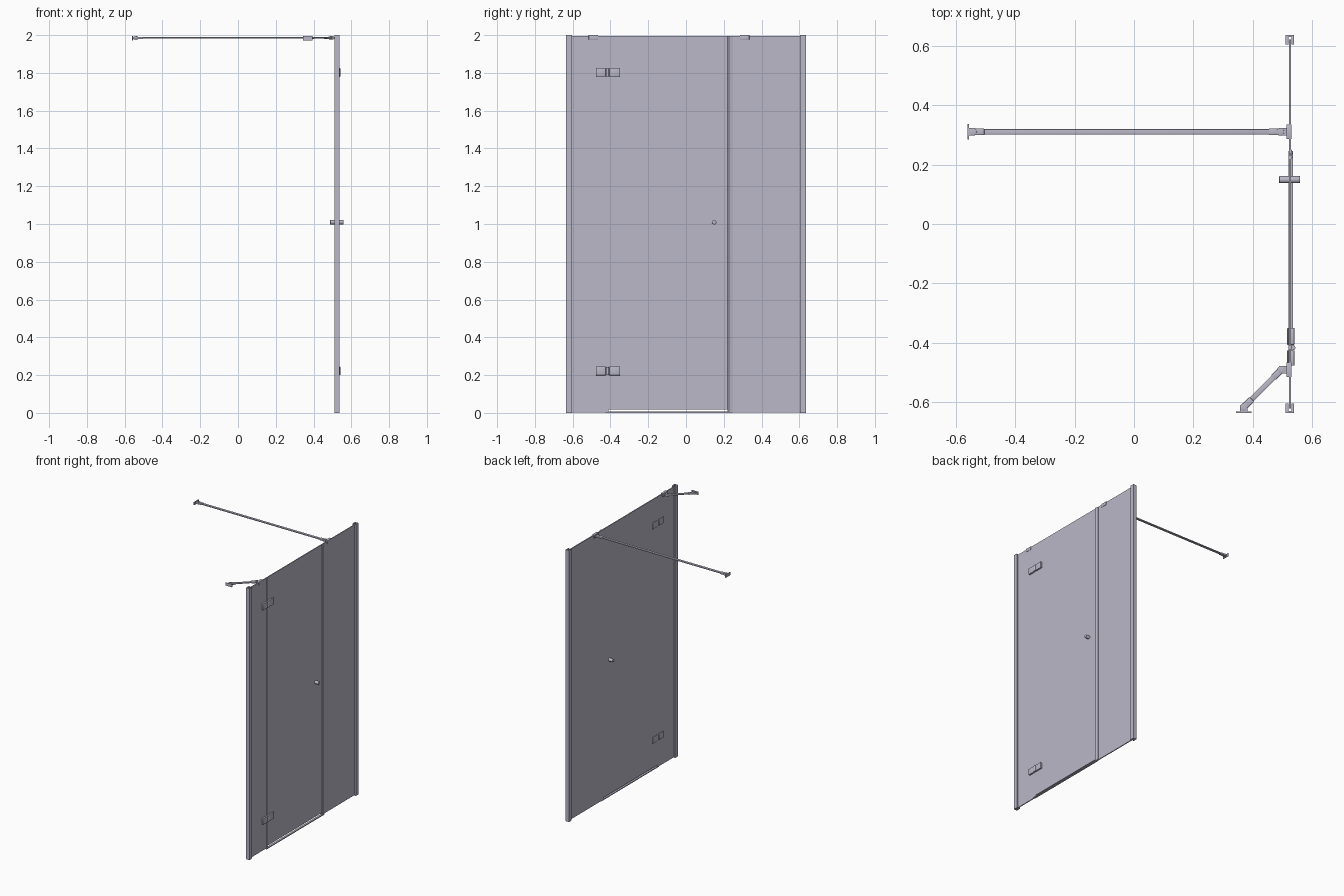
import bpy, bmesh, math
from mathutils import Matrix, Vector

if "Cube" in bpy.data.objects:
    bpy.data.objects.remove(bpy.data.objects["Cube"])

mat = bpy.data.materials.new("pale lilac grey")
mat.use_nodes = True
COLOUR = (0.50, 0.48, 0.58, 1)
mat.diffuse_color = COLOUR
mat.node_tree.nodes["Principled BSDF"].inputs["Base Color"].default_value = COLOUR

GX = 0.524          # glass plane
BAR_Z = 1.985       # height of the bracing bars


def finish(name, bm, matrix=None, smooth=False):
    bmesh.ops.recalc_face_normals(bm, faces=bm.faces)
    me = bpy.data.meshes.new(name)
    bm.to_mesh(me)
    bm.free()
    me.materials.append(mat)
    ob = bpy.data.objects.new(name, me)
    bpy.context.collection.objects.link(ob)
    if matrix is not None:
        ob.matrix_world = matrix
    if smooth:
        bpy.ops.object.select_all(action="DESELECT")
        ob.select_set(True)
        bpy.context.view_layer.objects.active = ob
        bpy.ops.object.shade_smooth_by_angle(angle=math.radians(35))
    return ob


def box(name, x, y, z, matrix=None, bevel=0):
    bm = bmesh.new()
    size = [b - a for a, b in (x, y, z)]
    mid = [(a + b) / 2 for a, b in (x, y, z)]
    bmesh.ops.create_cube(bm, size=1, matrix=Matrix.Translation(mid) @ Matrix.Diagonal((*size, 1)))
    if bevel:
        bmesh.ops.bevel(bm, geom=bm.edges[:], offset=bevel, segments=2, affect="EDGES", profile=0.5)
    return finish(name, bm, matrix, smooth=bool(bevel))


def cylinder(name, centre, radius, length, axis="Z", matrix=None, bevel=0):
    bm = bmesh.new()
    turn = {"Z": Matrix(), "X": Matrix.Rotation(math.pi / 2, 4, "Y"),
            "Y": Matrix.Rotation(math.pi / 2, 4, "X")}[axis]
    bmesh.ops.create_cone(bm, cap_ends=True, segments=32, radius1=radius, radius2=radius,
                          depth=length, matrix=Matrix.Translation(centre) @ turn)
    if bevel:
        rims = [e for e in bm.edges if any(len(f.verts) > 4 for f in e.link_faces)]
        bmesh.ops.bevel(bm, geom=rims, offset=bevel, segments=2, affect="EDGES", profile=0.5)
    return finish(name, bm, matrix, smooth=True)


def extrude(name, points, z0, z1):
    bm = bmesh.new()
    face = bm.faces.new([bm.verts.new((x, y, z0)) for x, y in points])
    top = bmesh.ops.extrude_face_region(bm, geom=[face])["geom"]
    bmesh.ops.translate(bm, vec=(0, 0, z1 - z0), verts=[v for v in top if isinstance(v, bmesh.types.BMVert)])
    return finish(name, bm)


# Glass panels
T = 0.0035
box("front_fixed_glass", (GX - T, GX + T), (-0.62, -0.419), (0.003, 1.995))
box("door_glass", (GX - T, GX + T), (-0.411, 0.220), (0.018, 1.995))
box("back_fixed_glass", (GX - T, GX + T), (0.228, 0.62), (0.003, 1.995))

# Wall channels: a U profile open towards the glass
for name, s in (("front_wall_channel", -1), ("back_wall_channel", 1)):
    outer, lip, floor = 0.635, 0.603, 0.629
    xa, xb, w = 0.510, 0.538, 0.009
    extrude(name, [(xa, s * outer), (xb, s * outer), (xb, s * lip), (xb - w, s * lip),
                   (xb - w, s * floor), (xa + w, s * floor), (xa + w, s * lip), (xa, s * lip)], 0, 2)

# Vertical seals along the door edges
for name, y in (("hinge_side_seal", -0.415), ("closing_side_seal", 0.224)):
    box(name, (GX - 0.005, GX + 0.005), (y - 0.005, y + 0.005), (0.008, 1.994))
extrude("closing_side_fin", [(GX + 0.004, 0.219), (GX + 0.011, 0.228), (GX + 0.006, 0.250),
                             (GX + 0.003, 0.250), (GX + 0.006, 0.229), (GX + 0.003, 0.224)], 0.008, 1.994)

# Threshold bar under the door
box("threshold", (GX - 0.004, GX + 0.011), (-0.430, 0.245), (0, 0.007))

# Hinges: plates on both faces of the glass plus a knuckle
for level, z in (("lower", 0.222), ("upper", 1.802)):
    span = (z - 0.023, z + 0.023)
    for side, xs in (("outer", (GX + T, GX + 0.015)), ("inner", (GX - 0.009, GX - T))):
        box(f"{level}_hinge_{side}_fixed_plate", xs, (-0.476, -0.425), span, bevel=0.001)
        box(f"{level}_hinge_{side}_door_plate", xs, (-0.406, -0.350), span, bevel=0.001)
    cylinder(f"{level}_hinge_knuckle", (GX + 0.0095, -0.4155, z), 0.009, 0.044)

# Door knob through the glass
cylinder("door_knob", (GX - 0.001, 0.149, 1.01), 0.012, 0.070, "X", bevel=0.0015)


def bracing_bar(name, wall, clamp, wall_axis):
    """Flat bar between a wall plate and a glass clamp, jointed at both ends."""
    a, b = Vector((*wall, BAR_Z)), Vector((*clamp, BAR_Z))
    d = b - a
    length = d.length
    place = Matrix.Translation(a) @ Matrix.Rotation(math.atan2(d.y, d.x), 4, "Z")
    box(name + "_rod", (0.022, length - 0.022), (-0.009, 0.009), (-0.004, 0.004), place, bevel=0.002)
    for end, x, s in (("wall", 0, 1), ("clamp", length, -1)):
        cylinder(f"{name}_{end}_pivot", (x, 0, 0), 0.013, 0.014, matrix=place, bevel=0.002)
        cylinder(f"{name}_{end}_pin", (x, 0, 0), 0.005, 0.019, matrix=place)
        xs = sorted((x + s * 0.005, x + s * 0.038))
        box(f"{name}_{end}_sleeve", xs, (-0.011, 0.011), (-0.006, 0.006), place, bevel=0.002)
    # Wall flange and its neck
    z = (BAR_Z - 0.013, BAR_Z + 0.009)
    if wall_axis == "X":
        box(name + "_wall_flange", (-0.560, -0.555), (wall[1] - 0.026, wall[1] + 0.026), z)
        box(name + "_wall_neck", (-0.555, wall[0]), (wall[1] - 0.012, wall[1] + 0.012),
            (BAR_Z - 0.006, BAR_Z + 0.006))
    else:
        box(name + "_wall_flange", (wall[0] - 0.026, wall[0] + 0.026), (-0.635, -0.630), z)
        box(name + "_wall_neck", (wall[0] - 0.012, wall[0] + 0.012), (-0.630, wall[1]),
            (BAR_Z - 0.006, BAR_Z + 0.006))
    # Clamp straddling the top of the glass
    y = clamp[1]
    box(name + "_glass_clamp", (GX - 0.012, GX + 0.006), (y - 0.025, y + 0.025),
        (BAR_Z - 0.010, 2.0), bevel=0.001)
    box(name + "_clamp_neck", (clamp[0], GX - 0.011), (y - 0.012, y + 0.012),
        (BAR_Z - 0.006, BAR_Z + 0.006))


# Long bar across the enclosure, short diagonal bar to the side wall
bracing_bar("long_bar", (-0.541, 0.31), (0.492, 0.31), "X")
bracing_bar("short_bar", (0.369, -0.616), (0.495, -0.490), "Y")
